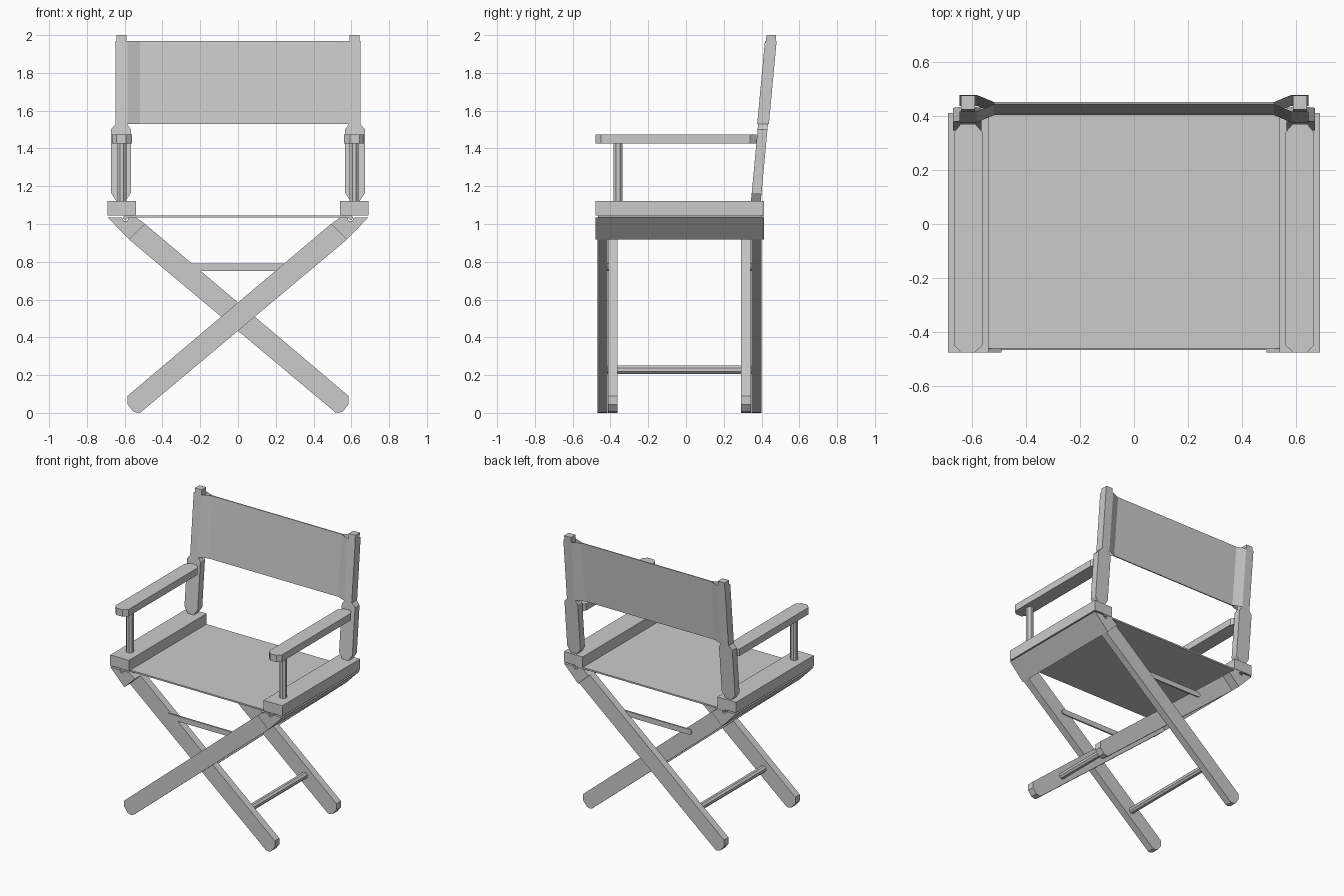
import bpy, bmesh, math
from mathutils import Vector

if "Cube" in bpy.data.objects:
    bpy.data.objects.remove(bpy.data.objects["Cube"])


def mesh_object(name, verts, faces):
    bm = bmesh.new()
    vs = [bm.verts.new(v) for v in verts]
    for f in faces:
        bm.faces.new([vs[i] for i in f])
    bmesh.ops.recalc_face_normals(bm, faces=bm.faces)
    me = bpy.data.meshes.new(name)
    bm.to_mesh(me)
    bm.free()
    ob = bpy.data.objects.new(name, me)
    bpy.context.collection.objects.link(ob)
    return ob


def prism(name, pts, place, lo, hi, caps=None):
    """Sweep a 2D profile from lo to hi; place(u, v, w) gives the 3D point."""
    n = len(pts)
    verts = [place(u, v, w) for w in (lo, hi) for u, v in pts]
    faces = [(i, (i + 1) % n, n + (i + 1) % n, n + i) for i in range(n)]
    cap = caps or range(n)
    faces += [tuple(cap), tuple(n + i for i in cap)]
    return mesh_object(name, verts, faces)


def along_y(s=1):
    return lambda u, v, w: (s * u, w, v)


def along_z(s=1):
    return lambda u, v, w: (s * u, v, w)


def box_pts(u0, u1, v0, v1):
    return [(u0, v0), (u1, v0), (u1, v1), (u0, v1)]


def circle(cu, cv, r, n=8):
    return [(cu + r * math.cos(2 * math.pi * (i + .5) / n),
             cv + r * math.sin(2 * math.pi * (i + .5) / n)) for i in range(n)]


def lean(z):
    # centre line of the leaning back posts
    return 0.408 + (z - 1.53) * 0.093


LEG = [(-0.515, 0.003), (0.577, 0.918), (0.492, 1.0), (-0.585, 0.09),
       (-0.585, 0.045), (-0.555, 0.007), (-0.53, 0.0)]
HINGE_RAIL = [(0.69, 1.035), (0.577, 0.918), (0.492, 1.0), (0.54, 1.035),
              (0.58, 1.035), (0.585, 1.017), (0.605, 1.017), (0.615, 1.035)]
ARM = [(0.593, -0.478), (0.642, -0.478), (0.668, -0.45), (0.668, 0.34),
       (0.643, 0.372), (0.59, 0.372), (0.562, 0.34), (0.562, -0.45)]
POST = [(0.567, 1.165), (0.597, 1.12), (0.643, 1.12), (0.673, 1.165),
        (0.673, 1.5), (0.643, 1.535), (0.643, 2.0), (0.59, 2.0),
        (0.59, 1.535), (0.567, 1.5)]

for side, s in (("left", -1), ("right", 1)):
    # seat side rail and the hinged rail below it
    prism(f"{side}_side_rail", box_pts(0.54, 0.69, 1.045, 1.122), along_y(s), -0.478, 0.412)
    prism(f"{side}_hinge_rail", HINGE_RAIL, along_y(s), -0.478, 0.412)
    # seat edge dowel tucked between the rails
    prism(f"{side}_seat_dowel", circle(0.597, 1.033, 0.012), along_y(s), -0.465, 0.40)

    # armrest and its front post
    prism(f"{side}_armrest", ARM, along_z(s), 1.425, 1.475)
    prism(f"{side}_arm_post", circle(0.615, -0.36, 0.026), along_z(s), 1.11, 1.43)

    # leaning back post
    prism(f"{side}_back_post", POST,
          lambda u, v, w, s=s: (s * u, lean(v) + w, v), -0.026, 0.026)

# crossing legs: outer pair rises to the right, inner pair to the left
for pair, s, ys in (("outer", 1, ((-0.468, -0.416), (0.348, 0.4))),
                    ("inner", -1, ((-0.414, -0.362), (0.292, 0.344)))):
    for end, (a, b) in zip(("front", "back"), ys):
        prism(f"{end}_{pair}_leg", LEG, along_y(s), a, b)
    # stretcher dowel joining front and back legs
    prism(f"{pair}_stretcher", circle(-0.33, 0.228, 0.024), along_y(s), ys[0][0] + 0.02, ys[1][1] - 0.02)

# flat braces with round ends between the crossing legs
brace = []
for i in range(7):
    t = -math.pi / 2 + math.pi * i / 6
    brace.append((0.27 + 0.019 * math.cos(t), 0.771 + 0.019 * math.sin(t)))
brace += [(-u, v) for u, v in reversed(brace)]
prism("front_brace", brace, along_y(), -0.42, -0.408)
prism("back_brace", brace, along_y(), 0.34, 0.352)

# fabric seat
prism("seat", box_pts(-0.6, 0.6, 1.035, 1.046), along_y(), -0.462, 0.41)

# fabric backrest: a thin panel with open sleeves around the posts
half = [(0.52, -0.004), (0.585, -0.031), (0.648, -0.031),
        (0.648, 0.031), (0.585, 0.031), (0.52, 0.004)]
loop = half + [(-u, v) for u, v in reversed(half)]
prism("backrest", loop, lambda u, v, w: (u, lean(w) + v, w), 1.53, 1.968,
      caps=[0, 5, 6, 11])
